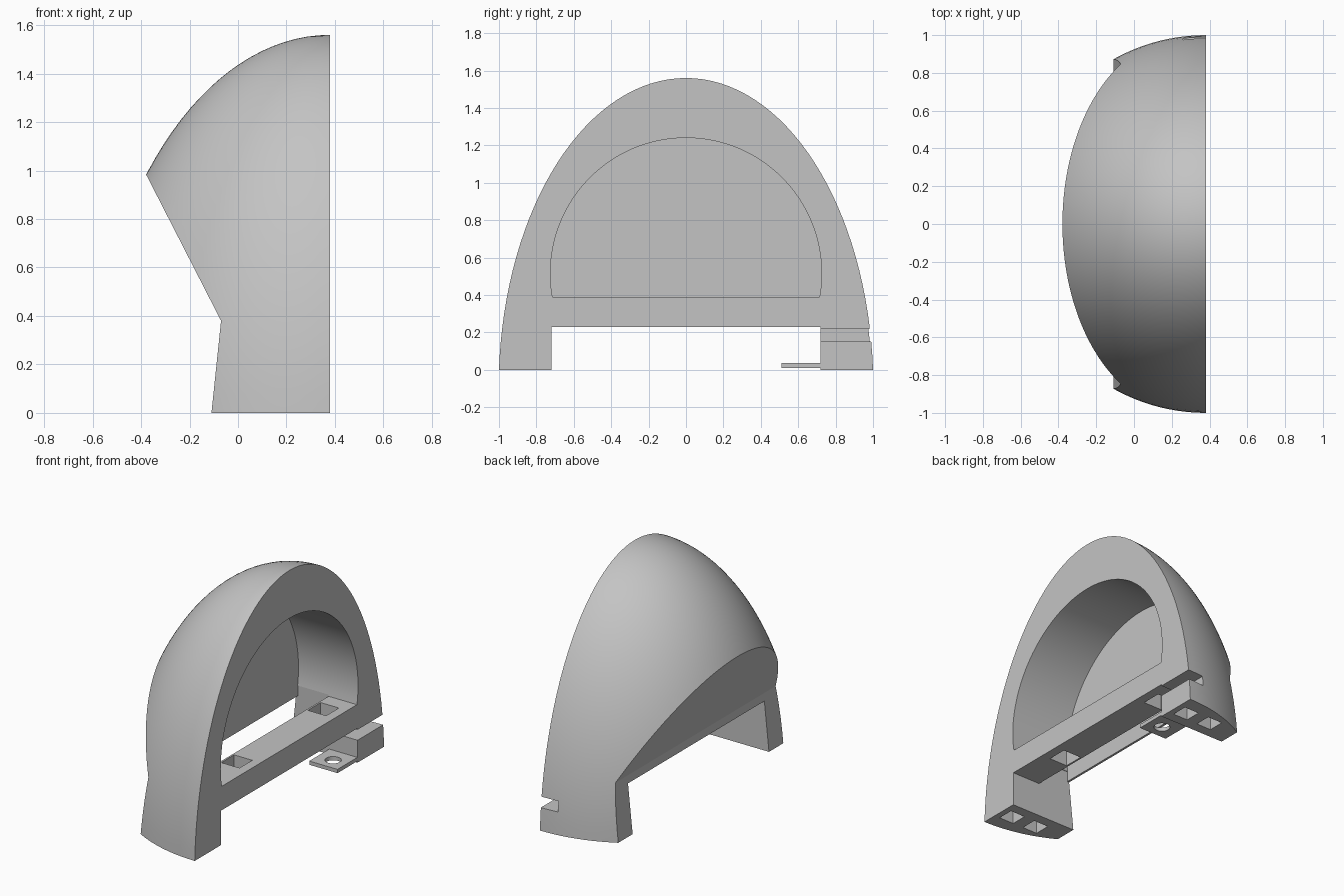
import bpy
import bmesh
from math import sin, cos, pi, sqrt, asin

if "Cube" in bpy.data.objects:
    bpy.data.objects.remove(bpy.data.objects["Cube"], do_unlink=True)

GREY = (0.55, 0.55, 0.55, 1)
mat = bpy.data.materials.new("light_grey")
mat.use_nodes = True
mat.diffuse_color = GREY
mat.node_tree.nodes["Principled BSDF"].inputs["Base Color"].default_value = GREY


def to_object(name, bm):
    bmesh.ops.recalc_face_normals(bm, faces=bm.faces)
    mesh = bpy.data.meshes.new(name)
    bm.to_mesh(mesh)
    bm.free()
    mesh.materials.append(mat)
    obj = bpy.data.objects.new(name, mesh)
    bpy.context.collection.objects.link(obj)
    return obj


def prism(name, pts, axis, lo, hi):
    """Extrude a closed 2D outline along one axis (the outline uses the other two)."""
    def place(p, d):
        co = list(p)
        co.insert("xyz".index(axis), d)
        return co
    bm = bmesh.new()
    base = bm.faces.new([bm.verts.new(place(p, lo)) for p in pts])
    ext = bmesh.ops.extrude_face_region(bm, geom=[base])
    for v in ext["geom"]:
        if isinstance(v, bmesh.types.BMVert):
            v.co["xyz".index(axis)] = hi
    return to_object(name, bm)


def box(name, x, y, z):
    return prism(name, [(x[0], y[0]), (x[1], y[0]), (x[1], y[1]), (x[0], y[1])], "z", *z)


def square_hole(x, y, w, z):
    return box("hole_cutter", (x - w / 2, x + w / 2), (y - w / 2, y + w / 2), z)


def cut(obj, cutter):
    cutter.hide_render = True
    mod = obj.modifiers.new("cut", "BOOLEAN")
    mod.operation = "DIFFERENCE"
    mod.solver = "EXACT"
    mod.object = cutter
    bpy.ops.object.select_all(action="DESELECT")
    bpy.context.view_layer.objects.active = obj
    obj.select_set(True)
    bpy.ops.object.modifier_apply(modifier=mod.name)
    bpy.data.objects.remove(cutter, do_unlink=True)


def smooth(obj):
    bpy.ops.object.select_all(action="DESELECT")
    bpy.context.view_layer.objects.active = obj
    obj.select_set(True)
    bpy.ops.object.shade_smooth_by_angle(angle=0.45)


# Egg-shaped dome: an elliptical profile turned about the flat face's centre line
FLAT, LOW, SEMI, SEGS, STEPS = 0.38, 0.10, 1.66, 128, 32
wide = 1 / sqrt(1 - (LOW / SEMI) ** 2)
start = asin(LOW / SEMI)
bm = bmesh.new()
rings = []
for i in range(STEPS):
    t = start + (pi / 2 - start) * i / STEPS
    r, z = wide * cos(t), SEMI * sin(t) - LOW
    rings.append([bm.verts.new((FLAT + r * cos(2 * pi * k / SEGS),
                                r * sin(2 * pi * k / SEGS), z)) for k in range(SEGS)])
top = bm.verts.new((FLAT, 0, SEMI - LOW))
bm.faces.new(rings[0])
for k in range(SEGS):
    n = (k + 1) % SEGS
    for a, b in zip(rings, rings[1:]):
        bm.faces.new((a[k], a[n], b[n], b[k]))
    bm.faces.new((rings[-1][k], rings[-1][n], top))
shell = to_object("dome_shell", bm)

# Flat mating face
cut(shell, box("half_cutter", (FLAT, 2), (-2, 2), (-1, 2)))

# Slanted undercut and leaning rear faces of the legs
cut(shell, prism("undercut_cutter", [(-0.12, -0.1), (-0.07, 0.38), (-0.49, 1.2),
                                     (-1, 1.2), (-1, -0.1)], "y", -1.3, 1.3))

# Round-topped pocket in the flat face
R, CZ, FLOOR = 0.725, 0.515, 0.39
a0 = asin((FLOOR - CZ) / R)
arch = [(R * cos(a0 + (pi - 2 * a0) * i / 64), CZ + R * sin(a0 + (pi - 2 * a0) * i / 64))
        for i in range(65)]
cut(shell, prism("pocket_cutter", arch, "x", -0.06, 0.6))

# Space between the legs, rising behind the crossbar into the pocket
cut(shell, prism("leg_gap_cutter", [(0.6, -0.1), (0.6, 0.23), (0.17, 0.23), (0.17, 0.4),
                                    (-0.06, 0.4), (-0.06, 0.33), (-0.6, 0.33),
                                    (-0.6, -0.1)], "y", -0.72, 0.72))

# Slot across one leg
cut(shell, box("slot_cutter", (0.26, 0.6), (0.6, 1.2), (0.15, 0.22)))

# Square holes through the crossbar and sockets under the feet
for y in (-0.37, 0.545):
    cut(shell, square_hole(0.25, y, 0.135, (0.1, 0.5)))
for y in (-0.845, 0.845):
    for x in (0.285, 0.095):
        cut(shell, square_hole(x, y, 0.11, (-0.1, 0.1)))
smooth(shell)

# Thin mounting tab with a round hole
tab = box("mounting_tab", (0.17, 0.379), (0.51, 0.73), (0.01, 0.035))
ring = [(0.28 + 0.05 * cos(2 * pi * k / 32), 0.605 + 0.05 * sin(2 * pi * k / 32))
        for k in range(32)]
cut(tab, prism("tab_hole_cutter", ring, "z", -0.1, 0.1))
smooth(tab)
